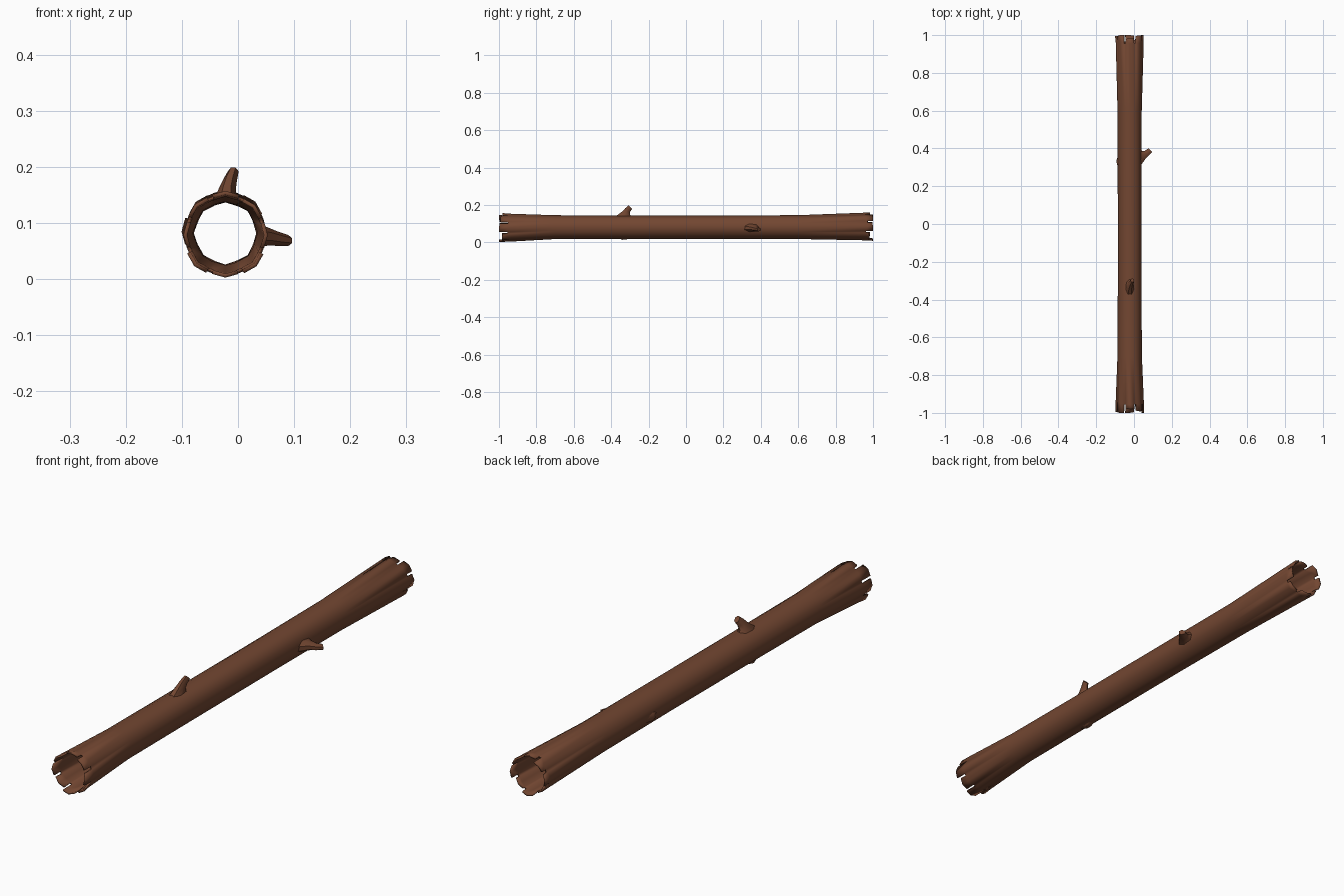
import bpy, bmesh, math, random
from mathutils import Vector

if "Cube" in bpy.data.objects:
    bpy.data.objects.remove(bpy.data.objects["Cube"])

random.seed(4)
CX, CZ = -0.0225, 0.0815

bark = bpy.data.materials.new("brown bark")
bark.diffuse_color = (0.17, 0.062, 0.031, 1)
bark.use_nodes = True
bark.node_tree.nodes["Principled BSDF"].inputs["Base Color"].default_value = bark.diffuse_color


def finish(bm, name, angle=50):
    bmesh.ops.recalc_face_normals(bm, faces=bm.faces)
    me = bpy.data.meshes.new(name)
    bm.to_mesh(me)
    bm.free()
    ob = bpy.data.objects.new(name, me)
    bpy.context.collection.objects.link(ob)
    me.materials.append(bark)
    bpy.ops.object.select_all(action='DESELECT')
    ob.select_set(True)
    bpy.context.view_layer.objects.active = ob
    bpy.ops.object.shade_smooth_by_angle(angle=math.radians(angle))
    return ob


# hollow trunk: eight folded bark strips that split apart at both ends
angles, kinds = [], []
for k in range(8):
    for off, kind in ((0, 1.0), (18, 0.965), (26, 0.965)):
        angles.append(math.radians(45 * k + off))
        kinds.append(kind)
N = len(angles)
rows = [-1.0, -0.955, -0.7, -0.3, 0.2, 0.6, 0.965, 1.0]
flare = [0.0775, 0.075, 0.0645, 0.063, 0.063, 0.0645, 0.074, 0.0765]
lift = [-0.003, -0.003, 0, 0, 0, 0, 0.003, 0.003]
bm = bmesh.new()
# each strip owns columns 3k-1 (gap edge), 3k (fold), 3k+1 (gap edge)
tips = {(k, e): (random.uniform(0.0, 0.022) if k % 3 else 0.0, random.uniform(-0.003, 0.002))
        for k in range(8) for e in (0, 7)}
depth = {(k, e): random.uniform(-0.012, 0.012) for k in range(8) for e in (1, 6)}
grid = []
for j, y in enumerate(rows):
    ring = []
    for i, a in enumerate(angles):
        strip = ((i + 1) // 3) % 8
        r, yy = flare[j] * kinds[i], y
        if j in (0, 7):
            short, out = tips[strip, j]
            yy -= math.copysign(short + (0.004 if i % 3 == 1 else 0), y)
            r += out
        elif j in (1, 6):
            yy += depth[(i // 3) % 8, j]
        else:
            r += random.uniform(-0.0012, 0.0006)
        ring.append(bm.verts.new((CX + r * math.cos(a), yy, CZ + lift[j] + r * math.sin(a))))
    grid.append(ring)
for j in range(len(rows) - 1):
    for i in range(N):
        if j in (0, len(rows) - 2) and i % 3 == 1:
            continue                      # split between two strips
        n = (i + 1) % N
        bm.faces.new((grid[j][i], grid[j][n], grid[j + 1][n], grid[j + 1][i]))
trunk = finish(bm, "hollow_trunk")
solid = trunk.modifiers.new("bark thickness", 'SOLIDIFY')
solid.thickness = 0.007
solid.offset = -1


# branch stub: rings given as (out from axis, y, sideways, radius along y, radius sideways, tilt)
def stub(name, degrees, rings, sides=7):
    a = math.radians(degrees)
    out = Vector((math.cos(a), 0, math.sin(a)))
    side = Vector((-math.sin(a), 0, math.cos(a)))
    bm = bmesh.new()
    loops = []
    for o, y, s, ry, rs, tilt in rings:
        c = Vector((CX, y, CZ)) + out * o + side * s
        t = math.radians(tilt)
        along = Vector((0, math.cos(t), 0)) - out * math.sin(t)
        loops.append([bm.verts.new(c + along * ry * math.cos(2 * math.pi * q / sides)
                                   + side * rs * math.sin(2 * math.pi * q / sides))
                      for q in range(sides)])
    for A, B in zip(loops, loops[1:]):
        for q in range(sides):
            n = (q + 1) % sides
            bm.faces.new((A[q], A[n], B[n], B[q]))
    bm.faces.new(loops[-1])
    bm.faces.new(loops[0])
    return finish(bm, name)


stub("top_branch_stub", 90, [
    (0.058, -0.335, 0.0, 0.045, 0.022, 0),
    (0.076, -0.322, -0.003, 0.023, 0.016, 20),
    (0.092, -0.312, -0.008, 0.017, 0.013, 40),
    (0.108, -0.298, -0.014, 0.014, 0.010, 45)])
stub("right_branch_stub", 0, [
    (0.058, 0.350, -0.004, 0.045, 0.022, 0),
    (0.076, 0.364, -0.006, 0.023, 0.016, 20),
    (0.092, 0.375, -0.010, 0.017, 0.013, 40),
    (0.110, 0.391, -0.013, 0.014, 0.010, 45)])
# low broken knots
stub("left_knot", 190, [
    (0.057, 0.33, 0.0, 0.045, 0.019, 0),
    (0.066, 0.315, 0.0, 0.022, 0.013, -15)])
stub("lower_knot", 250, [
    (0.057, -0.33, 0.0, 0.045, 0.019, 0),
    (0.066, -0.32, 0.0, 0.022, 0.013, 12)])
